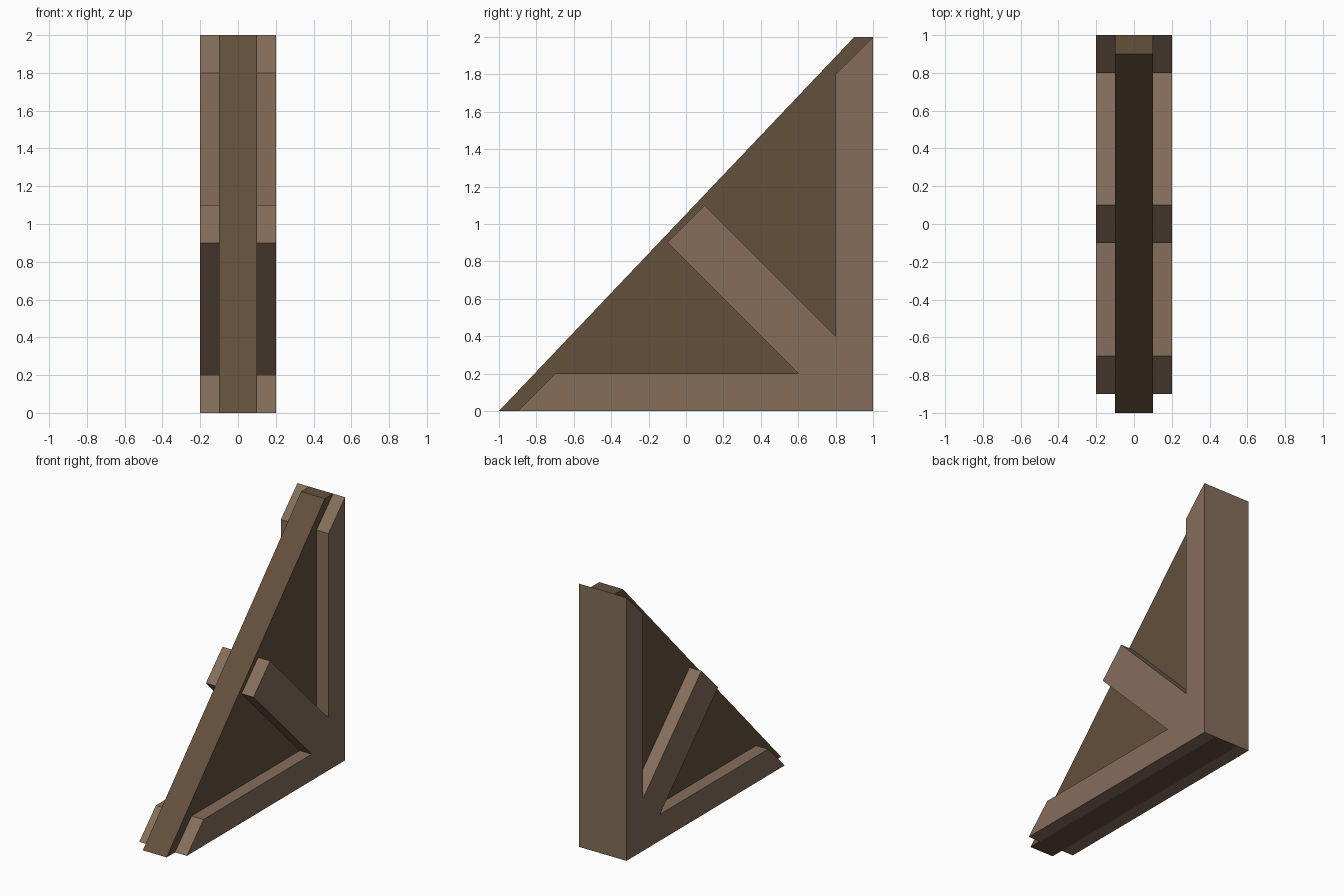
import bpy

if "Cube" in bpy.data.objects:
    bpy.data.objects.remove(bpy.data.objects["Cube"])


def material(name, color):
    m = bpy.data.materials.new(name)
    m.diffuse_color = (*color, 1)
    m.use_nodes = True
    m.node_tree.nodes["Principled BSDF"].inputs["Base Color"].default_value = m.diffuse_color
    return m


def mirrored_part(name, profile, inner, outer, back_inner, mat):
    """Extrude a counter-clockwise (y, z) profile along x and mirror it across x = 0.
    The back edge (y = 1) starts at back_inner, or is left open if that is None."""
    verts, faces = [], []

    def face(points):
        faces.append(range(len(verts), len(verts) + len(points)))
        verts.extend(points)

    face([(outer, y, z) for y, z in profile])
    for a, b in zip(profile, profile[1:] + profile[:1]):
        start = inner
        if a[0] == b[0] == 1:
            if back_inner is None:
                continue
            start = back_inner
        face([(start, *a), (start, *b), (outer, *b), (outer, *a)])

    mesh = bpy.data.meshes.new(name)
    mesh.from_pydata(verts, [], [list(f) for f in faces])
    mesh.materials.append(mat)
    obj = bpy.data.objects.new(name, mesh)
    bpy.context.collection.objects.link(obj)
    obj.modifiers.new("mirror", 'MIRROR').use_axis[0] = True
    weld = obj.modifiers.new("weld", 'WELD')
    weld.merge_threshold = 0.0005
    return obj


frame_wood = material("frame_wood", (0.235, 0.155, 0.105))
panel_wood = material("panel_wood", (0.125, 0.08, 0.045))

# Triangular centre panel, its back covered by the frame
mirrored_part("centre_panel", [(-1, 0), (1, 0), (1, 2), (0.9, 2)],
              0, 0.1, None, panel_wood)

# Raised base, post and diagonal brace on both sides, joined by the full-width back
mirrored_part("bracket_frame",
              [(-0.9, 0), (1, 0), (1, 2), (0.8, 1.8), (0.8, 0.4),
               (0.1, 1.1), (-0.1, 0.9), (0.6, 0.2), (-0.7, 0.2)],
              0.1, 0.2, 0, frame_wood)
